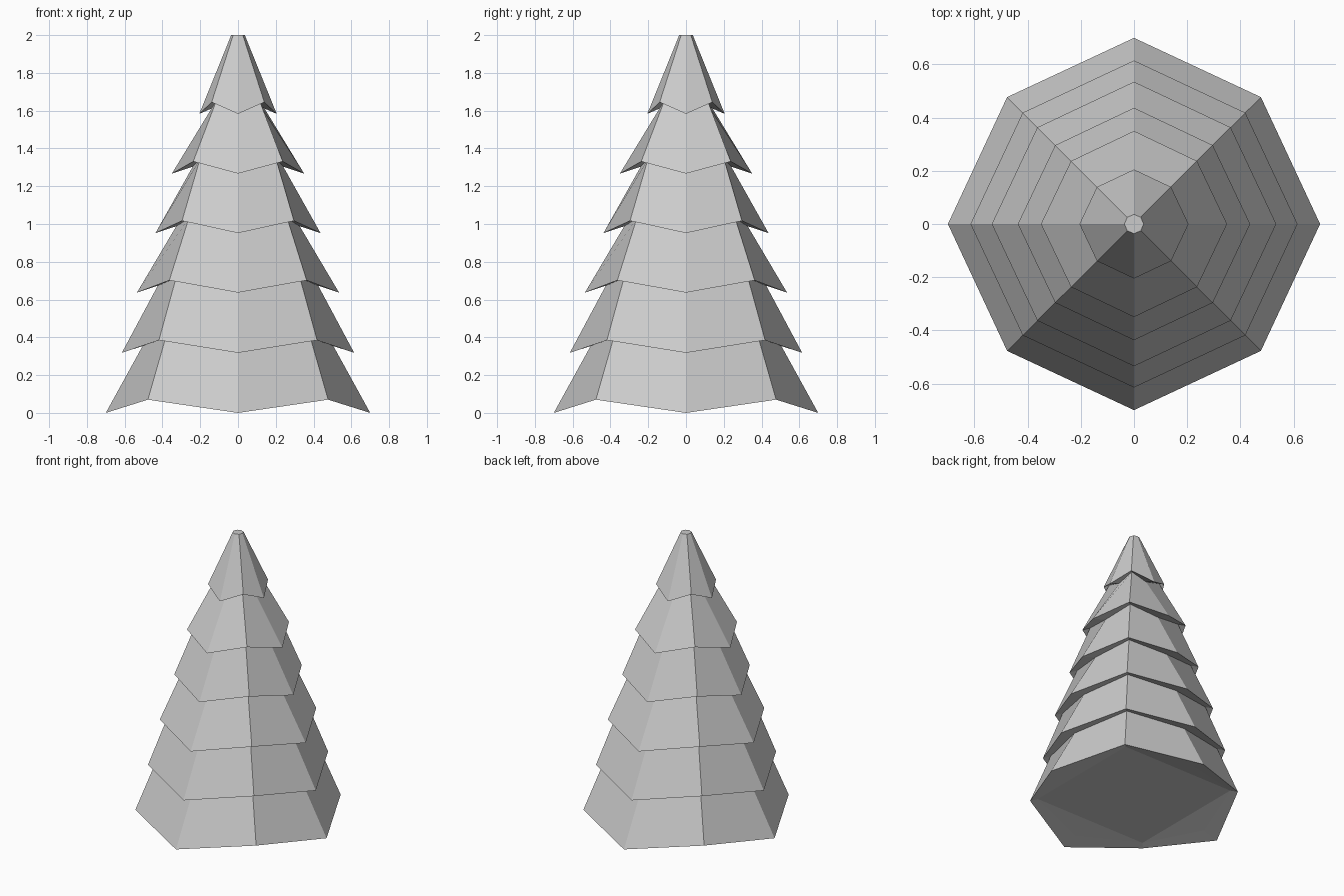
import bpy, bmesh, math

if "Cube" in bpy.data.objects:
    bpy.data.objects.remove(bpy.data.objects["Cube"])

# Each tier hem: (axis corner radius, axis corner z, diagonal corner radius, diagonal corner z)
HEMS = [
    (0.70, 0.00, 0.675, 0.070),
    (0.615, 0.318, 0.592, 0.385),
    (0.535, 0.637, 0.514, 0.702),
    (0.437, 0.952, 0.419, 1.017),
    (0.35, 1.267, 0.335, 1.331),
    (0.205, 1.583, 0.197, 1.645),
]
TIP = (0.036, 2.0, 0.036, 2.0)


def neck(hem, k=1.0):
    """Ring tucked under a hem, where the tier below ends."""
    ra, za, rd, zd = hem
    return (ra - 0.11 * k, za + 0.036, rd - 0.05 * k, zd + 0.012)


bm = bmesh.new()


def ring(spec):
    ra, za, rd, zd = spec
    verts = []
    for i in range(8):
        r, z = (rd, zd) if i % 2 else (ra, za)
        a = i * math.pi / 4
        verts.append(bm.verts.new((r * math.cos(a), r * math.sin(a), z)))
    return verts


# Stack of neck and hem rings, from the recessed base to the tip
specs = []
for i, hem in enumerate(HEMS):
    specs += [neck(hem, 0.75 if i == 5 else 1.0), hem]
specs.append(TIP)
rings = [ring(s) for s in specs]

# Sloping foliage and undersides
for lo, hi in zip(rings, rings[1:]):
    for i in range(8):
        j = (i + 1) % 8
        bm.faces.new((lo[i], lo[j], hi[j], hi[i]))

# Flat tip
bm.faces.new(rings[-1])

# Base: raised square with four drooping corners
base = rings[0]
bm.faces.new([base[i] for i in (7, 5, 3, 1)])
for i in (0, 2, 4, 6):
    bm.faces.new((base[i - 1], base[(i + 1) % 8], base[i]))

bmesh.ops.recalc_face_normals(bm, faces=bm.faces[:])
mesh = bpy.data.meshes.new("tree_foliage")
bm.to_mesh(mesh)
bm.free()
tree = bpy.data.objects.new("tree_foliage", mesh)
bpy.context.collection.objects.link(tree)
